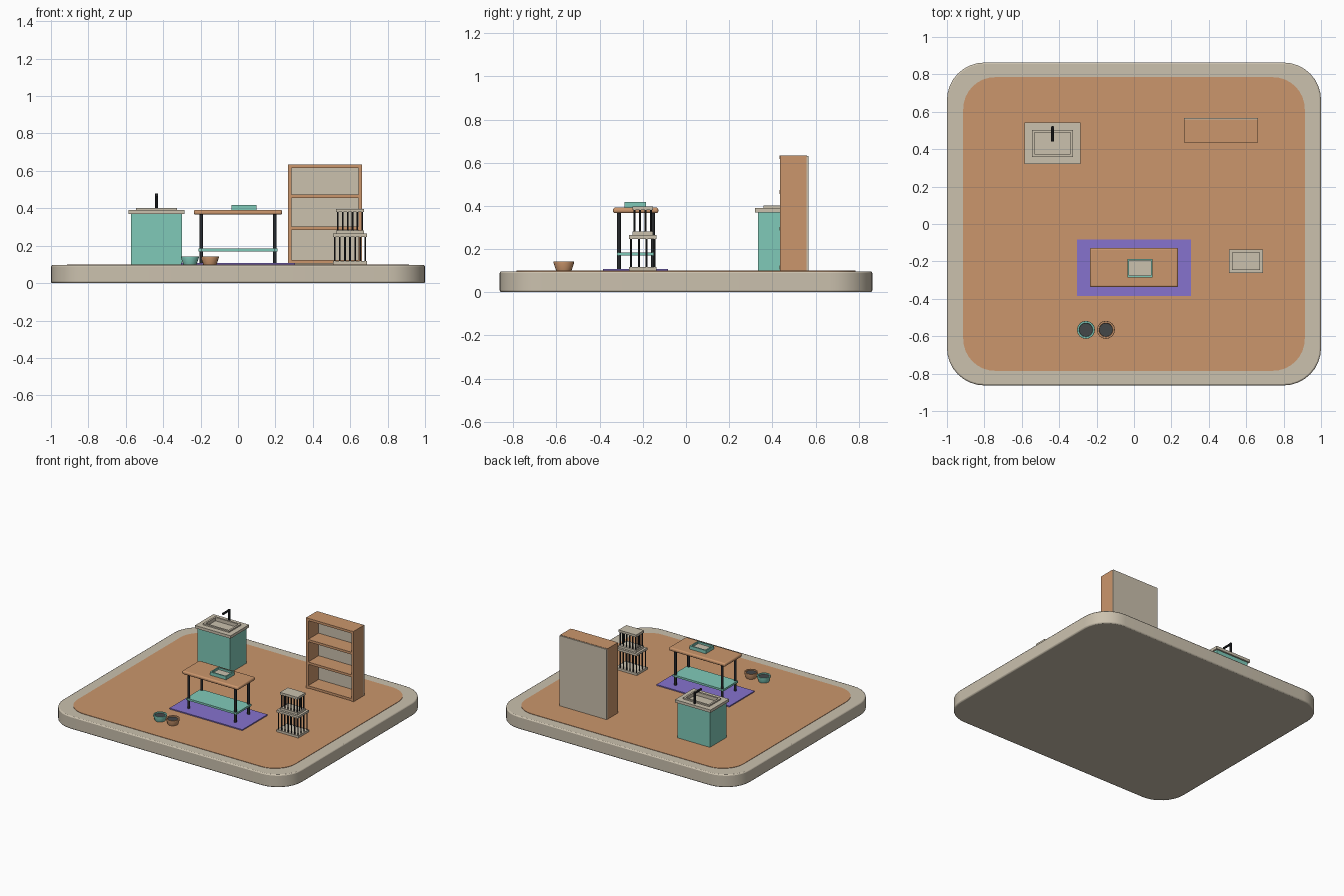
import bpy, bmesh, math
from mathutils import Vector

if "Cube" in bpy.data.objects:
    bpy.data.objects.remove(bpy.data.objects["Cube"])


def mat(name, hexcode):
    def lin(c):
        c /= 255
        return c / 12.92 if c <= 0.04045 else ((c + 0.055) / 1.055) ** 2.4
    m = bpy.data.materials.new(name)
    m.diffuse_color = [lin(int(hexcode[i:i + 2], 16)) for i in (0, 2, 4)] + [1]
    m.use_nodes = True
    m.node_tree.nodes["Principled BSDF"].inputs["Base Color"].default_value = m.diffuse_color
    return m


CREAM = mat("cream", "CBC1AE")
WOOD = mat("warm_wood", "CB966C")
TEAL = mat("teal", "80CAB9")
DARK = mat("dark_metal", "26282B")
PURPLE = mat("purple", "8672CE")
GREY = mat("dark_grey", "444749")


def finish(name, bm, *mats):
    bmesh.ops.recalc_face_normals(bm, faces=bm.faces)
    me = bpy.data.meshes.new(name)
    bm.to_mesh(me)
    bm.free()
    ob = bpy.data.objects.new(name, me)
    bpy.context.collection.objects.link(ob)
    for m in mats:
        me.materials.append(m)
    return ob


def smooth(ob):
    bpy.ops.object.select_all(action='DESELECT')
    ob.select_set(True)
    bpy.context.view_layer.objects.active = ob
    bpy.ops.object.shade_smooth_by_angle(angle=math.radians(35))


def bevel(ob, width, segs=2):
    b = ob.modifiers.new("bevel", 'BEVEL')
    b.width, b.segments = width, segs
    b.limit_method, b.angle_limit = 'ANGLE', math.radians(40)
    return ob


def prism(bm, pts, z0, z1):
    f = bm.faces.new([bm.verts.new((x, y, z0)) for x, y in pts])
    r = bmesh.ops.extrude_face_region(bm, geom=[f])
    top = [v for v in r["geom"] if isinstance(v, bmesh.types.BMVert)]
    bmesh.ops.translate(bm, verts=top, vec=(0, 0, z1 - z0))
    return next(g for g in r["geom"] if isinstance(g, bmesh.types.BMFace))


def rect(x0, x1, y0, y1):
    return [(x0, y0), (x1, y0), (x1, y1), (x0, y1)]


def box(name, m, x0, x1, y0, y1, z0, z1):
    bm = bmesh.new()
    prism(bm, rect(x0, x1, y0, y1), z0, z1)
    return finish(name, bm, m)


def rounded(hx, hy, r, n=8):
    pts = []
    for q, (sx, sy) in enumerate([(1, 1), (-1, 1), (-1, -1), (1, -1)]):
        for i in range(n + 1):
            a = (q + i / n) * math.pi / 2
            pts.append((sx * (hx - r) + r * math.cos(a), sy * (hy - r) + r * math.sin(a)))
    return pts


def add_rod(bm, p, q, r, n=10):
    p, q = Vector(p), Vector(q)
    d = q - p
    mx = d.to_track_quat('Z', 'Y').to_matrix().to_4x4()
    mx.translation = (p + q) / 2
    bmesh.ops.create_cone(bm, cap_ends=True, segments=n, radius1=r, radius2=r,
                          depth=d.length, matrix=mx)


def sink_top(bm, top, steps):
    # repeated inset then vertical push of the same face
    for inset, dz in steps:
        if inset:
            bmesh.ops.inset_region(bm, faces=[top], thickness=inset, use_even_offset=True)
        if dz:
            r = bmesh.ops.extrude_discrete_faces(bm, faces=[top])
            top = r["faces"][0]
            bmesh.ops.translate(bm, verts=top.verts, vec=(0, 0, dz))
    return top


# base slab and floor
bm = bmesh.new()
prism(bm, rounded(1, 0.863, 0.2), 0, 0.097)
smooth(bevel(finish("base_slab", bm, CREAM), 0.008))
bm = bmesh.new()
prism(bm, rounded(0.913, 0.785, 0.17), 0.09, 0.1)
smooth(finish("floor", bm, WOOD))

# sink cabinet, counter with raised rim and basin, tap
box("sink_cabinet", TEAL, -0.572, -0.3, 0.333, 0.53, 0.1, 0.37)
bm = bmesh.new()
t = prism(bm, rect(-0.585, -0.287, 0.32, 0.542), 0.37, 0.391)
sink_top(bm, t, [(0.039, 0.01), (0.014, -0.026)])
finish("sink_counter", bm, CREAM)
bm = bmesh.new()
add_rod(bm, (-0.435, 0.516, 0.385), (-0.435, 0.516, 0.478), 0.008)
add_rod(bm, (-0.435, 0.522, 0.471), (-0.435, 0.44, 0.471), 0.008)
smooth(finish("tap", bm, DARK))

# bookcase
bx0, bx1 = 0.267, 0.663
box("bookcase_back", CREAM, bx0, bx1, 0.558, 0.568, 0.1, 0.632)
box("bookcase_left_side", WOOD, bx0, bx0 + 0.018, 0.436, 0.558, 0.1, 0.634)
box("bookcase_right_side", WOOD, bx1 - 0.018, bx1, 0.436, 0.558, 0.1, 0.634)
for i, z in enumerate((0.105, 0.285, 0.456, 0.616)):
    box(f"bookcase_shelf_{i + 1}", WOOD, bx0 + 0.016, bx1 - 0.016, 0.433, 0.56, z, z + 0.018)

# rug and table
box("rug", PURPLE, -0.306, 0.306, -0.385, -0.083, 0.099, 0.108)
ob = bevel(box("table_top", WOOD, -0.236, 0.236, -0.338, -0.128, 0.366, 0.392), 0.01, 3)
smooth(ob)
box("table_lower_shelf", TEAL, -0.212, 0.212, -0.32, -0.144, 0.17, 0.185)
bm = bmesh.new()
for x in (-0.196, 0.196):
    for y in (-0.311, -0.153):
        add_rod(bm, (x, y, 0.1), (x, y, 0.37), 0.0095, 12)
smooth(finish("table_legs", bm, DARK))

# tray on the table
bm = bmesh.new()
t = prism(bm, rect(-0.036, 0.1, -0.285, -0.186), 0.391, 0.417)
t = sink_top(bm, t, [(0.01, -0.014)])
t.material_index = 1
finish("tray", bm, TEAL, CREAM)


# two stacked cages: slabs with bars around the edge
def cage(name, cx, cy, hx, hy, z0, z1, nx, ny):
    th = 0.017
    box(name + "_floor", CREAM, cx - hx, cx + hx, cy - hy, cy + hy, z0, z0 + th)
    box(name + "_roof", CREAM, cx - hx, cx + hx, cy - hy, cy + hy, z1 - th, z1)
    bm = bmesh.new()
    ax, ay = hx - 0.009, hy - 0.009
    for i in range(nx):
        for j in range(ny):
            if i in (0, nx - 1) or j in (0, ny - 1):
                x = cx - ax + 2 * ax * i / (nx - 1)
                y = cy - ay + 2 * ay * j / (ny - 1)
                add_rod(bm, (x, y, z0 + 0.005), (x, y, z1 - 0.005), 0.0045, 8)
    smooth(finish(name + "_bars", bm, DARK))


cage("lower_cage", 0.599, -0.2, 0.091, 0.063, 0.1, 0.264, 7, 4)
cage("upper_cage", 0.599, -0.2, 0.074, 0.047, 0.264, 0.397, 6, 4)

# two bowls with dark filling
for name, x, m in (("left_bowl", -0.257, TEAL), ("right_bowl", -0.15, WOOD)):
    bm = bmesh.new()
    rings = []
    for r, z in ((0.036, 0.1), (0.048, 0.136), (0.047, 0.143), (0.038, 0.143), (0.036, 0.136)):
        rings.append([bm.verts.new((x + r * math.cos(a * math.pi / 8),
                                    -0.566 + r * math.sin(a * math.pi / 8), z))
                      for a in range(16)])
    for a, b in zip(rings, rings[1:]):
        for i in range(16):
            k = (i + 1) % 16
            bm.faces.new((a[i], a[k], b[k], b[i]))
    bm.faces.new(rings[0])
    bm.faces.new(rings[-1]).material_index = 1
    smooth(finish(name, bm, m, GREY))
